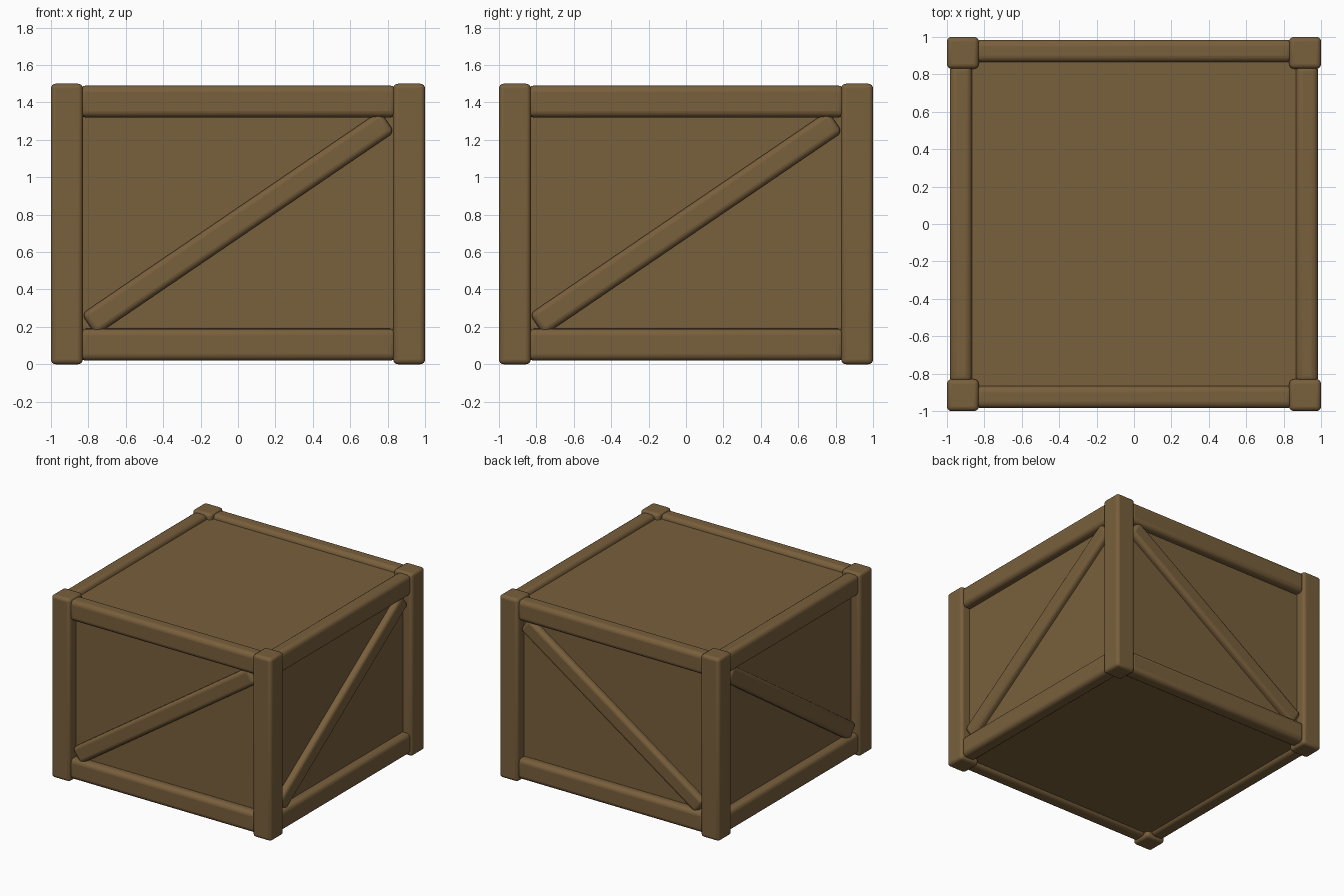
import bpy
import math

if "Cube" in bpy.data.objects:
    bpy.data.objects.remove(bpy.data.objects["Cube"])

wood = bpy.data.materials.new("brown_wood")
wood.diffuse_color = (0.19, 0.115, 0.045, 1)
wood.use_nodes = True
wood.node_tree.nodes["Principled BSDF"].inputs["Base Color"].default_value = wood.diffuse_color


def block(name, loc, size, rot=(0, 0, 0), bevel=0.0):
    """Box with rounded edges."""
    bpy.ops.mesh.primitive_cube_add(size=1, location=loc, rotation=rot)
    ob = bpy.context.object
    ob.name = name
    ob.scale = size
    bpy.ops.object.transform_apply(location=False, rotation=False, scale=True)
    if bevel:
        m = ob.modifiers.new("rounded", 'BEVEL')
        m.width = bevel
        m.segments = 4
        bpy.ops.object.shade_smooth_by_angle(angle=math.radians(35))
    ob.data.materials.append(wood)
    return ob


H = 1.5            # crate height
POST = 0.17        # post thickness
MID = 0.925        # centre line of the rails
SPAN = 2 - 2 * POST + 0.04
BRACE_ANGLE = math.atan2(H - 0.37, 2 - 2 * POST)

# recessed panels
block("crate_body", (0, 0, H / 2), (1.84, 1.84, H - 0.09))

# corner posts
for sx in (-1, 1):
    for sy in (-1, 1):
        block("corner_post", (sx * (1 - POST / 2), sy * (1 - POST / 2), H / 2),
              (POST, POST, H), bevel=0.025)

for s, x_face, y_face in ((-1, "left", "front"), (1, "right", "back")):
    # top and bottom rails
    for level, z in (("bottom", 0.105), ("top", H - 0.095)):
        block(f"{y_face}_{level}_rail", (0, s * MID, z), (SPAN, 0.12, 0.17), bevel=0.035)
        block(f"{x_face}_{level}_rail", (s * MID, 0, z), (0.12, SPAN, 0.17), bevel=0.035)
    # diagonal braces
    block(f"{y_face}_brace", (0, s * MID, H / 2 + 0.005), (1.93, 0.09, 0.137),
          (0, -BRACE_ANGLE, 0), 0.03)
    block(f"{x_face}_brace", (s * MID, 0, H / 2 + 0.005), (0.09, 1.93, 0.137),
          (BRACE_ANGLE, 0, 0), 0.03)
